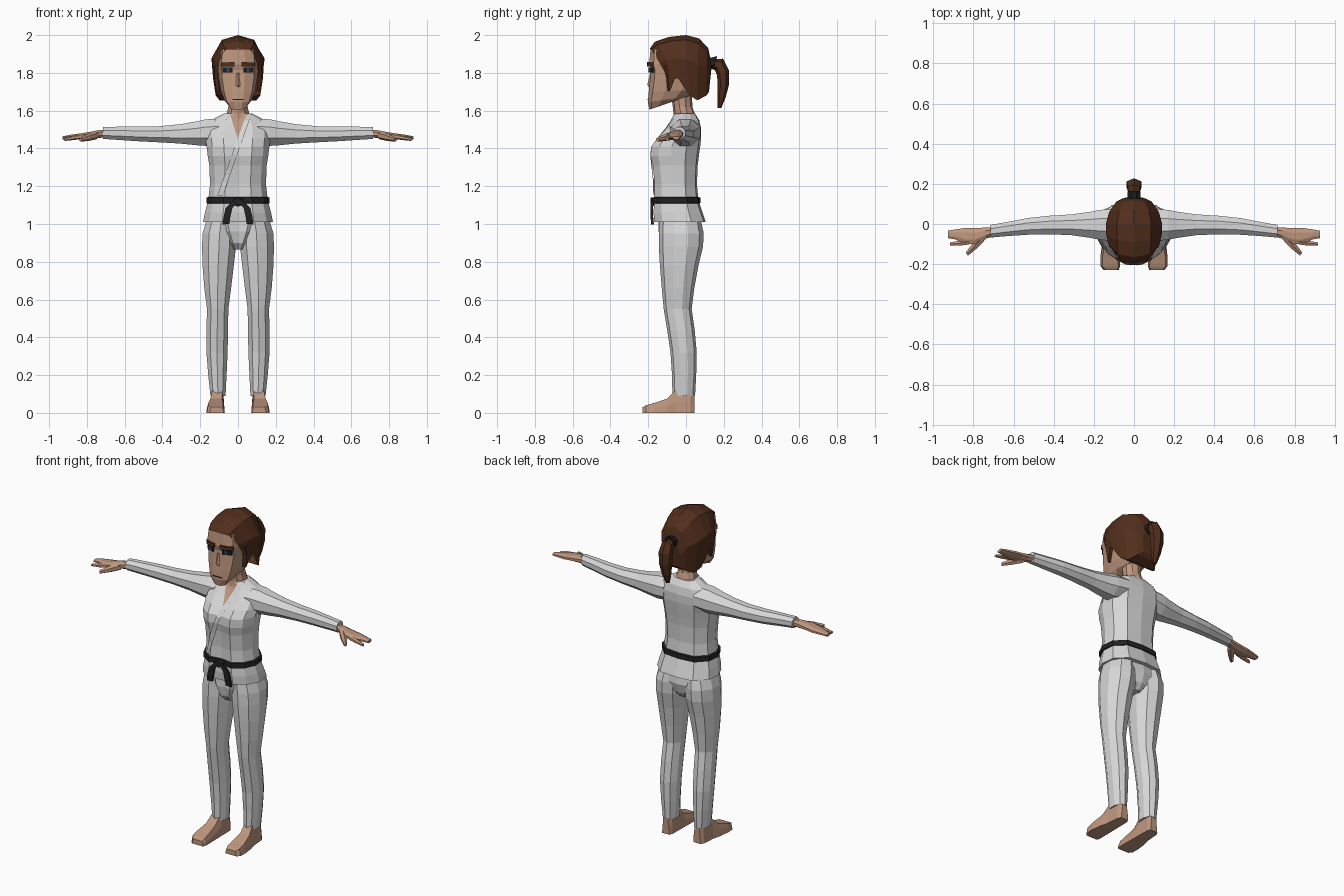
import bpy, bmesh, math
from mathutils import Vector
from mathutils.bvhtree import BVHTree


def material(name, rgb):
    m = bpy.data.materials.new(name)
    m.diffuse_color = (*rgb, 1)
    return m


CLOTH = material("white cloth", (0.68, 0.68, 0.68))
SKIN = material("skin", (0.52, 0.31, 0.21))
HAIR = material("brown hair", (0.085, 0.028, 0.012))
BLACK = material("black belt", (0.016, 0.016, 0.017))
DARK = material("dark eye", (0.012, 0.012, 0.016))
IRIS = material("slate iris", (0.04, 0.065, 0.10))


def build(name, verts, faces, mat, mirror=False):
    me = bpy.data.meshes.new(name)
    me.from_pydata([tuple(v) for v in verts], [], faces)
    bm = bmesh.new()
    bm.from_mesh(me)
    bmesh.ops.recalc_face_normals(bm, faces=bm.faces)
    bm.to_mesh(me)
    bm.free()
    me.materials.append(mat)
    ob = bpy.data.objects.new(name, me)
    bpy.context.collection.objects.link(ob)
    if mirror:
        ob.modifiers.new("mirror", 'MIRROR').use_mirror_merge = False
    return ob


def loft(name, rings, mat, mirror=False):
    """Skin closed rings of equal size and cap both ends."""
    n = len(rings[0])
    faces = [(k * n + i, k * n + (i + 1) % n, (k + 1) * n + (i + 1) % n, (k + 1) * n + i)
             for k in range(len(rings) - 1) for i in range(n)]
    last = (len(rings) - 1) * n
    faces += [tuple(range(n)), tuple(range(last, last + n))]
    return build(name, [p for r in rings for p in r], faces, mat, mirror)


def oval(n, c, u, v):
    """Ring of n points round c spanned by half-axes u and v."""
    c, u, v = Vector(c), Vector(u), Vector(v)
    angles = [2 * math.pi * (i + 0.5) / n for i in range(n)]
    return [c + u * math.cos(a) + v * math.sin(a) for a in angles]


def body_ring(z, w, yf, yb, shape, tilt=0):
    """Symmetric ring from (x, depth) fractions listed front to back."""
    half = [Vector((w * a, yf + (yb - yf) * b, z + tilt * b)) for a, b in shape]
    return half + [Vector((-p.x, p.y, p.z)) for p in half[-2:0:-1]]


# jacket: skirt, waist, bust and shoulders
TORSO = [(0, .05), (.45, 0), (.82, .16), (1, .42), (.95, .72), (.6, .96), (0, 1)]
jacket = loft("jacket", [body_ring(*r, TORSO) for r in [
    (1.01, .185, -.168, .105), (1.06, .175, -.172, .088), (1.125, .158, -.168, .066),
    (1.21, .148, -.166, .058), (1.31, .152, -.176, .062), (1.36, .160, -.188, .068),
    (1.41, .166, -.184, .075), (1.455, .172, -.150, .080), (1.505, .172, -.105, .080),
    (1.55, .142, -.070, .070), (1.585, .075, -.060, .048)]], CLOTH)
surface = BVHTree.FromPolygons([v.co for v in jacket.data.vertices],
                               [tuple(p.vertices) for p in jacket.data.polygons])


def decal(name, a0, a1, b0, b1, mat, lift, steps=12, cols=4):
    """Thin patch between edges a0-a1 and b0-b1 (x, z) laid on the jacket front."""
    verts, faces = [], []
    for i in range(steps + 1):
        a = Vector(a0).lerp(Vector(a1), i / steps)
        b = Vector(b0).lerp(Vector(b1), i / steps)
        for j in range(cols + 1):
            p = a.lerp(b, j / cols)
            hit = surface.ray_cast(Vector((p.x, -1, p.y)), Vector((0, 1, 0)))[0]
            verts.append(Vector((p.x, (hit.y if hit else -.06) - lift, p.y)))
            if i and j:
                k = len(verts) - 1
                faces.append((k, k - 1, k - cols - 2, k - cols - 1))
    build(name, verts, faces, mat)


# open neckline and crossed lapels
decal("neckline", (-.045, 1.583), (.002, 1.44), (.05, 1.583), (.006, 1.44), SKIN, .003)
decal("under_lapel", (-.07, 1.583), (-.02, 1.42), (-.042, 1.583), (.008, 1.42), CLOTH, .006, cols=1)
decal("over_lapel", (.045, 1.583), (-.11, 1.15), (.072, 1.583), (-.08, 1.15), CLOTH, .009, cols=1)

# sleeves: x, y centre, z centre, half depth, half height
loft("sleeve", [oval(8, (x, y, z), (0, ry, 0), (0, 0, rz)) for x, y, z, ry, rz in [
    (.10, -.005, 1.490, .088, .072), (.17, -.004, 1.484, .080, .076), (.22, -.004, 1.480, .070, .068),
    (.31, -.004, 1.477, .056, .055), (.42, -.005, 1.475, .050, .046), (.53, -.012, 1.477, .045, .042),
    (.63, -.025, 1.480, .038, .038), (.715, -.036, 1.482, .034, .034)]], CLOTH, True)

# hands: palm with joined fingers, forefinger, thumb
loft("hand", [oval(8, (x, y, z), (0, ry, 0), (0, 0, rz)) for x, y, z, ry, rz in [
    (.69, -.036, 1.480, .024, .023), (.74, -.046, 1.476, .030, .022), (.79, -.060, 1.470, .044, .018),
    (.84, -.060, 1.464, .044, .016), (.89, -.052, 1.460, .027, .013), (.928, -.052, 1.456, .020, .009)]],
    SKIN, True)
loft("forefinger", [oval(6, c, (0, r, 0), (0, 0, r * .9)) for c, r in [
    ((.82, -.088, 1.465), .016), ((.87, -.096, 1.457), .014), ((.918, -.100, 1.448), .009)]], SKIN, True)
loft("thumb", [oval(6, c, (r * .6, r * .8, 0), (0, 0, r)) for c, r in [
    ((.75, -.06, 1.470), .022), ((.79, -.105, 1.460), .020), ((.833, -.15, 1.447), .011)]], SKIN, True)

# trousers: z, inner x, outer x, front y, back y
loft("trouser_leg", [oval(10, ((a + b) / 2, (f + k) / 2, z), ((b - a) / 2, 0, 0), (0, (k - f) / 2, 0))
                     for z, a, b, f, k in [
    (.09, .064, .148, -.072, .048), (.20, .058, .160, -.074, .054), (.32, .052, .170, -.082, .057),
    (.44, .050, .170, -.100, .046), (.55, .048, .167, -.118, .030), (.66, .033, .182, -.128, .044),
    (.78, .018, .192, -.138, .066), (.88, .006, .195, -.144, .090), (.95, .004, .192, -.144, .094),
    (1.04, .004, .165, -.140, .074)]], CLOTH, True)
loft("trouser_seat", [body_ring(*r, TORSO) for r in [
    (.865, .030, -.100, .040), (.90, .060, -.130, .070), (.96, .10, -.145, .088),
    (1.05, .14, -.145, .075)]], CLOTH)

# bare feet: sole, instep and ankle sections running heel to toe
loft("foot", [[(a, y, 0), (b, y, 0), (b - .004, y, h * .5), (b - d, y, h), (a + d, y, h), (a + .002, y, h * .5)]
              for y, a, b, h, d in [
    (.046, .082, .130, .085, .008), (.025, .073, .142, .12, .008), (-.055, .072, .148, .12, .012),
    (-.10, .071, .160, .075, .014), (-.17, .070, .168, .052, .010), (-.212, .070, .166, .040, .008),
    (-.230, .076, .150, .030, .008)]], SKIN, True)

# belt, knot and hanging ends
loft("belt", [body_ring(z, .158 + o, -.168 - o, .066 + o, TORSO) for z, o in [
    (1.108, .002), (1.110, .010), (1.140, .010), (1.142, .002)]], BLACK)
loft("belt_knot", [oval(6, (0, y, 1.118), (r, 0, 0), (0, 0, r * .8)) for y, r in [
    (-.160, .032), (-.188, .026)]], BLACK)
loft("belt_end", [[(x, y, z), (x + .036, y, z - .002), (x + .036, y + .014, z - .002), (x, y + .014, z)]
                  for x, y, z in [(-.008, -.186, 1.125), (.030, -.188, 1.085), (.040, -.188, 1.04),
                                  (.046, -.184, 1.0)]], BLACK, True)

# neck and head
loft("neck", [oval(10, (0, y, z), (w, 0, 0), (0, d, 0)) for z, y, w, d in [
    (1.53, -.01, .07, .06), (1.585, -.01, .062, .056), (1.62, -.018, .054, .052), (1.70, -.025, .054, .056)]], SKIN)
FACE = [(0, 0), (.35, 0), (.82, .08), (1, .32), (1, .65), (.6, .95), (0, 1)]
loft("head", [body_ring(z, w, f, b, FACE, t) for z, w, f, b, t in [
    (1.605, .044, -.194, -.05, .05), (1.645, .072, -.202, .02, .03), (1.70, .090, -.197, .07, .01),
    (1.77, .102, -.190, .09, 0), (1.815, .106, -.187, .10, 0), (1.845, .108, -.195, .10, 0),
    (1.925, .098, -.188, .08, 0), (1.965, .06, -.14, .05, 0)]], SKIN)


def face_plate(name, x0, x1, z0, z1, y0, y1, mat, t=.008, mirror=True):
    """Thin plate angled along the face."""
    loft(name, [[(x, y, z0), (x, y, z1), (x, y + t, z1), (x, y + t, z0)]
                for x, y in [(x0, y0), (x1, y1)]], mat, mirror)


face_plate("eyebrow_inner", .018, .045, 1.835, 1.857, -.206, -.201, HAIR, .0095)
face_plate("eyebrow_outer", .045, .090, 1.833, 1.855, -.201, -.178, HAIR, .0095)
face_plate("eye", .030, .082, 1.802, 1.828, -.199, -.179, DARK, .0095)
face_plate("iris", .046, .062, 1.804, 1.826, -.1945, -.188, IRIS, .003)
face_plate("mouth", -.03, .03, 1.657, 1.662, -.2035, -.2035, DARK, .006, False)
loft("nose", [[(-w, -.188, z), (0, y, z), (w, -.188, z)] for z, w, y in [
    (1.80, .008, -.190), (1.735, .018, -.205), (1.725, .016, -.196)]], SKIN)

# hair: arches swept from the hairline to the nape, half points listed top to bottom
arches = [
    [(0, -.192, 1.928), (.065, -.186, 1.925), (.098, -.145, 1.86), (.108, -.105, 1.79)],
    [(0, -.165, 1.965), (.08, -.15, 1.950), (.128, -.10, 1.87), (.124, -.090, 1.77)],
    [(0, -.09, 1.990), (.085, -.08, 1.968), (.139, -.05, 1.88), (.132, -.040, 1.77)],
    [(0, 0, 2.0), (.085, 0, 1.975), (.140, 0, 1.87), (.118, .02, 1.68)],
    [(0, .07, 1.982), (.075, .065, 1.955), (.124, .06, 1.85), (.098, .06, 1.655)],
    [(0, .118, 1.93), (.052, .112, 1.91), (.088, .112, 1.83), (.065, .108, 1.68)],
    [(0, .137, 1.84), (.03, .134, 1.84), (.05, .13, 1.78), (.03, .122, 1.70)]]
hv = [p for a in arches for p in [(-x, y, z) for x, y, z in a[:0:-1]] + a]
hf = [(k * 7 + i, k * 7 + i + 1, k * 7 + i + 8, k * 7 + i + 7) for k in range(6) for i in range(6)]
hf += [(k * 7, k * 7 + 6, k * 7 + 13, k * 7 + 7) for k in range(3, 6)] + [tuple(range(42, 49))]
build("hair", hv, hf, HAIR)
loft("side_lock", [[(x, f, z), (x + .018, f + .01, z), (x + .018, b, z), (x, b, z)] for z, x, f, b in [
    (1.84, .106, -.125, -.045), (1.78, .106, -.105, -.055), (1.705, .098, -.098, -.084)]], HAIR, True)

# ponytail and its band
loft("hair_band", [oval(8, (0, y, z), (r, 0, 0), (0, .008, r)) for y, z, r in [
    (.115, 1.845, .036), (.158, 1.858, .034)]], BLACK)
loft("ponytail", [oval(6, (0, y, z), (w, 0, 0), (0, dy, dz)) for y, z, w, dy, dz in [
    (.140, 1.848, .026, .010, .026), (.175, 1.845, .036, .022, .030), (.196, 1.80, .042, .032, .012),
    (.198, 1.74, .040, .030, 0), (.188, 1.67, .028, .022, 0), (.177, 1.615, .012, .010, 0)]], HAIR)
